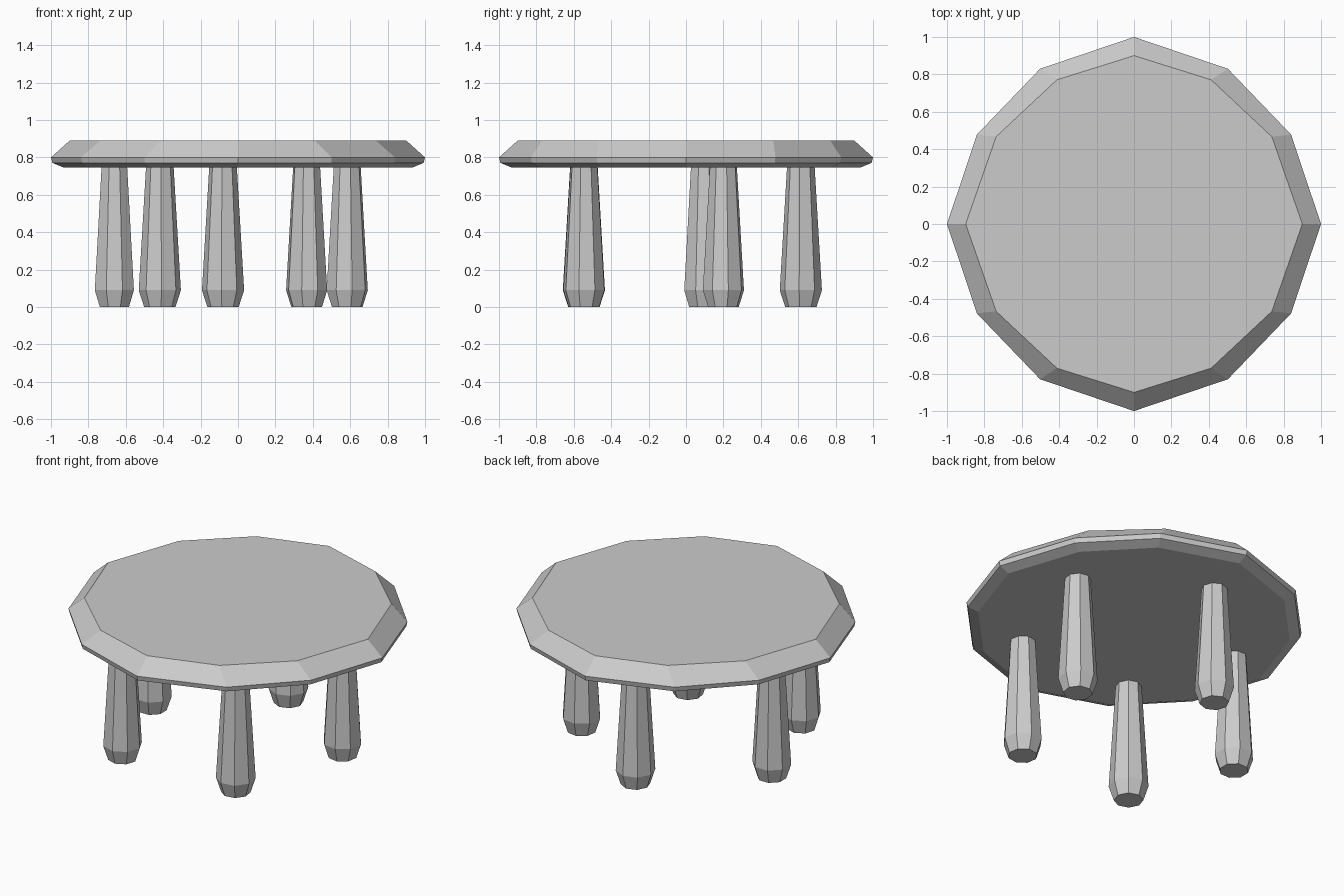
import bpy
from math import cos, sin, pi, radians

if "Cube" in bpy.data.objects:
    bpy.data.objects.remove(bpy.data.objects["Cube"])


def loft(name, rings, location=(0, 0, 0)):
    """Capped solid through a stack of rings with equal point counts."""
    n = len(rings[0])
    verts = [p for ring in rings for p in ring]
    faces = [tuple(range(n))[::-1],
             tuple(range((len(rings) - 1) * n, len(rings) * n))]
    for k in range(len(rings) - 1):
        for i in range(n):
            j = (i + 1) % n
            faces.append((k * n + i, k * n + j, (k + 1) * n + j, (k + 1) * n + i))
    mesh = bpy.data.meshes.new(name)
    mesh.from_pydata(verts, [], faces)
    obj = bpy.data.objects.new(name, mesh)
    obj.location = location
    bpy.context.collection.objects.link(obj)
    return obj


def rim(points, scale, z):
    """Mirror the points of one quadrant into a full twelve-sided outline."""
    (a, _), (bx, by), (cx, cy) = points
    half = [(a, 0), (bx, by), (cx, cy), (0, a), (-cx, cy), (-bx, by)]
    return [(x * scale, y * scale, z) for x, y in half + [(-x, -y) for x, y in half]]


# Table top: slightly irregular twelve-sided slab with a wide upper bevel
outer = [(1, 0), (0.84, 0.478), (0.502, 0.83)]
inner = [(0.9, 0), (0.737, 0.467), (0.412, 0.771)]
loft("table_top", [rim(outer, 0.93, 0.745), rim(outer, 0.993, 0.771),
                   rim(outer, 1.0, 0.80), rim(inner, 1.0, 0.89)])

# Five octagonal tapered legs, each turned as it goes round the table
leg_profile = [(0.084, 0.0), (0.113, 0.09), (0.074, 0.75)]
leg_places = [(0.584, 0.20), (-0.08, 0.614), (-0.661, 0.095),
              (-0.418, -0.546), (0.367, -0.546)]
for k, (x, y) in enumerate(leg_places):
    turn = radians(13.5 + 72 * k)
    rings = [[(r * cos(turn + i * pi / 4), r * sin(turn + i * pi / 4), z)
              for i in range(8)] for r, z in leg_profile]
    loft(f"leg_{k + 1}", rings, (x, y, 0))
